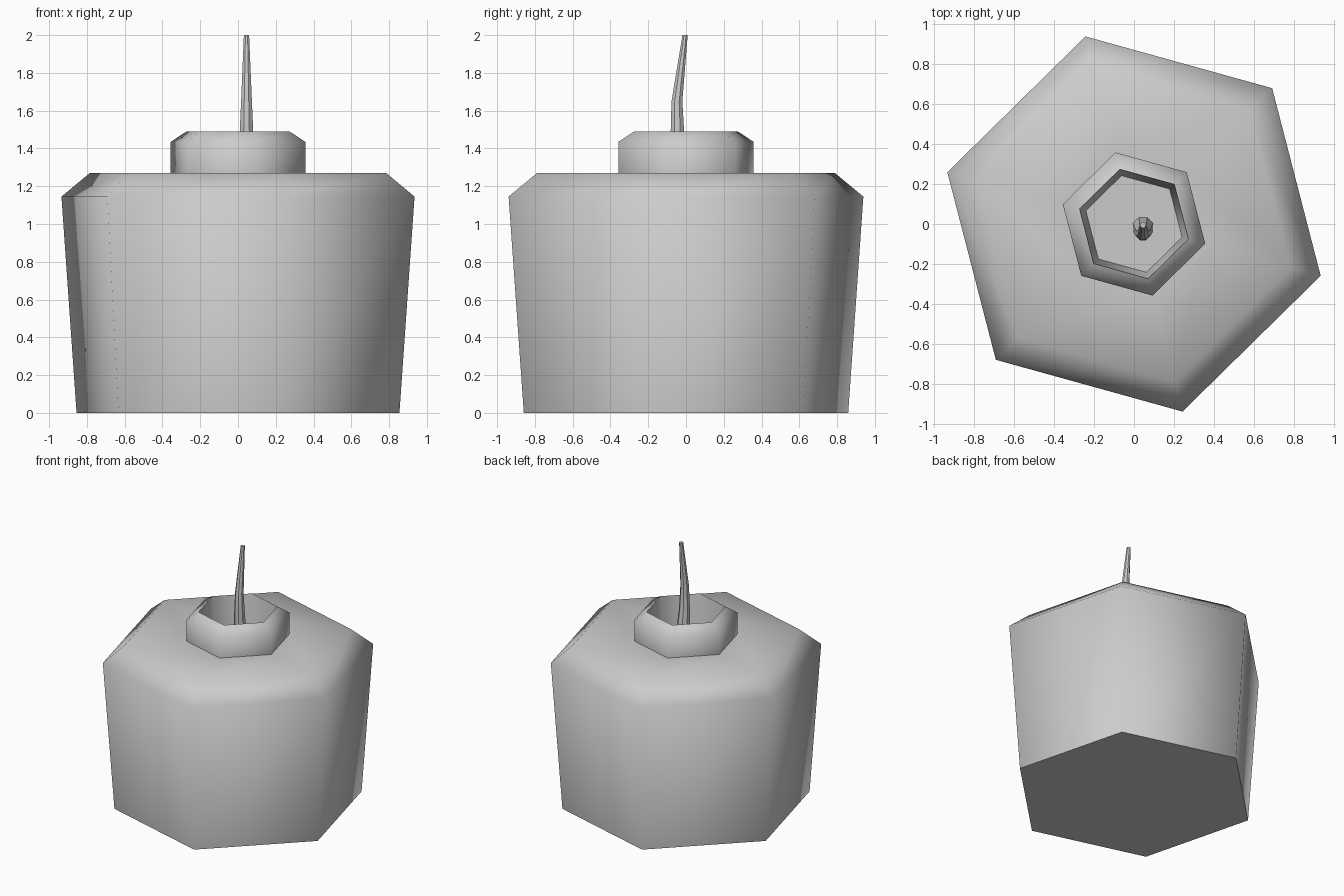
import bpy, bmesh, math

if "Cube" in bpy.data.objects:
    bpy.data.objects.remove(bpy.data.objects["Cube"])

def loft(name, rings, sides, turn, angle, close_last=True):
    """Skin rings of (x, y, z, radius) into a smooth-shaded solid."""
    bm = bmesh.new()
    loops = []
    for x, y, z, r in rings:
        loops.append([bm.verts.new((x + r * math.cos(turn + math.tau * i / sides),
                                    y + r * math.sin(turn + math.tau * i / sides), z))
                      for i in range(sides)])
    for a, b in zip(loops, loops[1:]):
        for i in range(sides):
            j = (i + 1) % sides
            bm.faces.new((a[i], a[j], b[j], b[i]))
    bm.faces.new(loops[0][::-1])
    bm.faces.new(loops[-1])
    mesh = bpy.data.meshes.new(name)
    bm.to_mesh(mesh)
    bm.free()
    ob = bpy.data.objects.new(name, mesh)
    bpy.context.collection.objects.link(ob)
    bpy.ops.object.select_all(action='DESELECT')
    ob.select_set(True)
    bpy.context.view_layer.objects.active = ob
    bpy.ops.object.shade_smooth_by_angle(angle=math.radians(angle))
    return ob

# Hexagonal jar: tapered body, chamfered shoulder, neck and hollow mouth
profile = [(0.887, 0), (0.97, 1.145), (0.814, 1.27), (0.37, 1.27),
           (0.37, 1.435), (0.283, 1.49), (0.25, 1.19)]
loft("jar", [(0, 0, z, r) for r, z in profile], 6, math.radians(-15.5), 75)

# Slender bent wick rising from the mouth
path = [(0.045, -0.015, 1.17, 0.056), (0.045, -0.045, 1.46, 0.04),
        (0.045, -0.048, 1.65, 0.031), (0.045, -0.005, 2.0, 0.015)]
loft("wick", path, 8, math.radians(22.5), 30)
